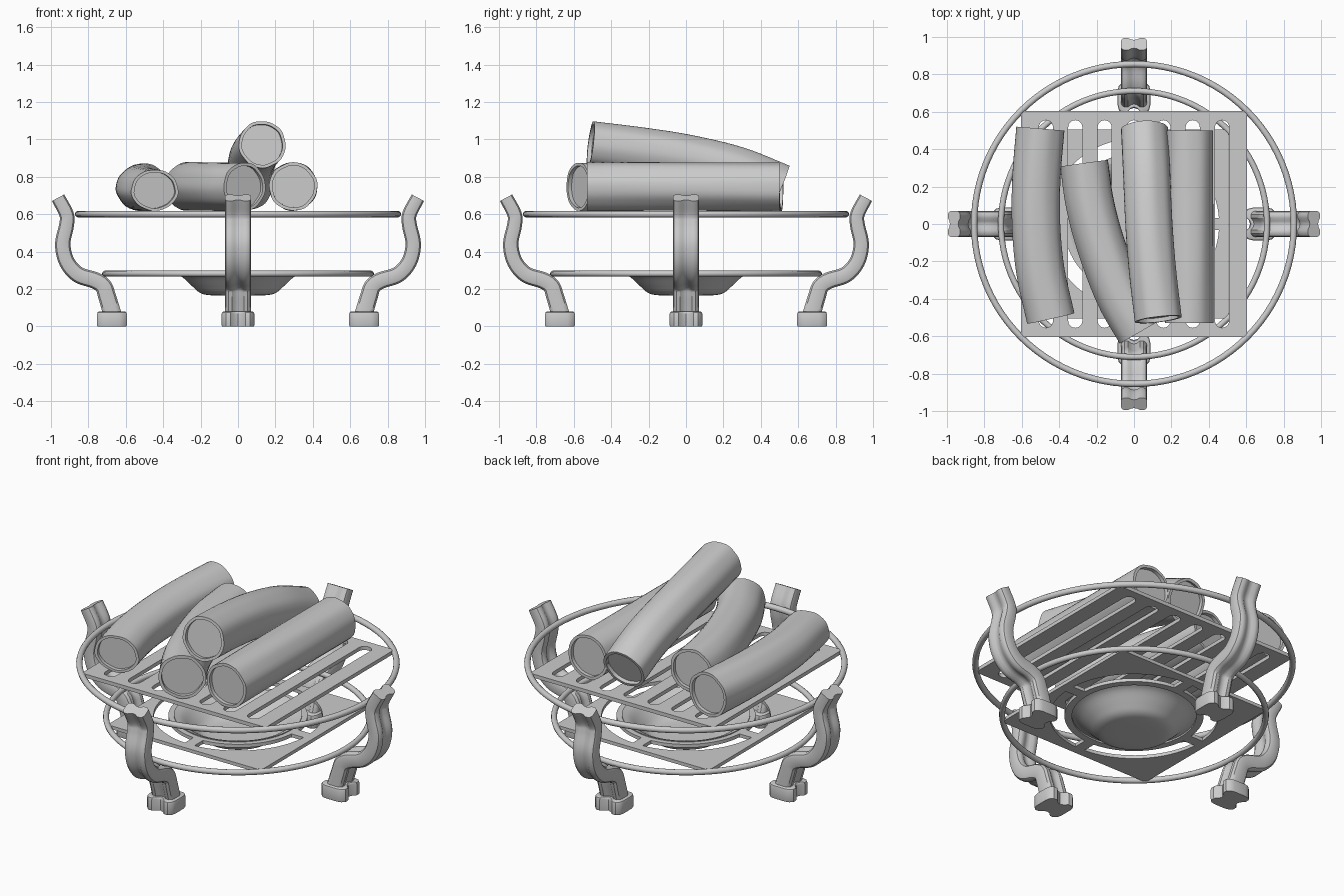
import bpy, bmesh
from math import sin, cos, pi, radians
from mathutils import Vector

if "Cube" in bpy.data.objects:
    bpy.data.objects.remove(bpy.data.objects["Cube"])

def finish(obj, angle=35):
    bpy.ops.object.select_all(action='DESELECT')
    obj.select_set(True)
    bpy.context.view_layer.objects.active = obj
    bpy.ops.object.shade_smooth_by_angle(angle=radians(angle))
    return obj

def mesh_object(name, bm):
    bmesh.ops.recalc_face_normals(bm, faces=bm.faces)
    me = bpy.data.meshes.new(name)
    bm.to_mesh(me)
    bm.free()
    obj = bpy.data.objects.new(name, me)
    bpy.context.collection.objects.link(obj)
    return finish(obj)

def smooth_path(pts, steps=6):
    """Catmull-Rom curve through the control points."""
    p = [Vector(q) for q in pts]
    p = [2 * p[0] - p[1]] + p + [2 * p[-1] - p[-2]]
    out = []
    for a, b, c, d in zip(p, p[1:], p[2:], p[3:]):
        for k in range(steps):
            t = k / steps
            out.append(0.5 * (2 * b + (c - a) * t + (2 * a - 5 * b + 4 * c - d) * t * t
                              + (3 * b - a - 3 * c + d) * t ** 3))
    return out + [p[-2]]

def loft(bm, rings):
    """Bridge consecutive rings of points and cap both ends."""
    vs = [[bm.verts.new(co) for co in r] for r in rings]
    n = len(vs[0])
    for a, b in zip(vs, vs[1:]):
        for i in range(n):
            j = (i + 1) % n
            bm.faces.new((a[i], a[j], b[j], b[i]))
    bm.faces.new(vs[0])
    bm.faces.new(vs[-1])

def sweep(path, section, side=None):
    rings = []
    for i, p in enumerate(path):
        t = (path[min(i + 1, len(path) - 1)] - path[max(i - 1, 0)]).normalized()
        s = side or t.cross(Vector((0, 0, 1))).normalized()
        u = s.cross(t)
        sec = section(i / (len(path) - 1)) if callable(section) else section
        rings.append([p + s * a + u * b for a, b in sec])
    return rings

def plate(name, outlines, z, half):
    """Flat sheet from an outer outline plus hole outlines."""
    cu = bpy.data.curves.new(name, 'CURVE')
    cu.dimensions, cu.fill_mode, cu.extrude = '2D', 'BOTH', half
    for pts in outlines:
        sp = cu.splines.new('POLY')
        sp.points.add(len(pts) - 1)
        for q, (x, y) in zip(sp.points, pts):
            q.co = (x, y, 0, 1)
        sp.use_cyclic_u = True
    obj = bpy.data.objects.new(name, cu)
    bpy.context.collection.objects.link(obj)
    obj.location.z = z
    bpy.ops.object.select_all(action='DESELECT')
    obj.select_set(True)
    bpy.context.view_layer.objects.active = obj
    bpy.ops.object.convert(target='MESH')
    return finish(bpy.context.view_layer.objects.active)

def arc(r, a0, a1, n, cx=0, cy=0):
    return [(cx + r * cos(a0 + (a1 - a0) * k / n), cy + r * sin(a0 + (a1 - a0) * k / n))
            for k in range(n + 1)]

def square(h):
    return [(-h, -h), (h, -h), (h, h), (-h, h)]

# Support rings
for name, R, r, z in (("upper_ring", 0.855, 0.017, 0.60), ("lower_ring", 0.711, 0.016, 0.282)):
    bpy.ops.mesh.primitive_torus_add(major_radius=R, minor_radius=r, location=(0, 0, z),
                                     major_segments=96, minor_segments=12)
    bpy.context.object.name = name
    finish(bpy.context.object)

# Log grate with seven round-ended slots
slots = [arc(0.038, 0, pi, 10, 0.157 * k, 0.517) + arc(0.038, pi, 2 * pi, 10, 0.157 * k, -0.517)
         for k in range(-3, 4)]
plate("log_grate", [square(0.605)] + slots, 0.60, 0.011)

# Ash plate: four curved openings around the bowl
openings = []
for k in range(4):
    a = k * pi / 2
    openings.append(arc(0.455, a + 0.07, a + pi / 2 - 0.07, 20)
                    + arc(0.375, a + pi / 2 - 0.085, a + 0.085, 20))
bowl_hole = arc(0.335, 0, 2 * pi * 63 / 64, 63)
plate("ash_plate", [square(0.505), bowl_hole] + openings, 0.282, 0.010)

# Ash bowl, a thin turned shell
profile = smooth_path([(0.345, 0, 0.285), (0.30, 0, 0.265), (0.245, 0, 0.215),
                       (0.20, 0, 0.178), (0.14, 0, 0.166), (0.0, 0, 0.164)], 4)
bm = bmesh.new()
loft(bm, [[(max(p.x, 1e-4) * cos(2 * pi * k / 64), max(p.x, 1e-4) * sin(2 * pi * k / 64), p.z + dz)
           for k in range(64)]
          for p, dz in [(p, 0.012) for p in profile[::-1]] + [(p, 0) for p in profile]])
mesh_object("ash_bowl", bm)

# Legs: twin-ridged bar swept along an S curve, on a notched foot
leg_path = smooth_path([(0.67, 0, 0.06), (0.70, 0, 0.16), (0.72, 0, 0.215), (0.765, 0, 0.246),
                        (0.855, 0, 0.277), (0.915, 0, 0.345), (0.937, 0, 0.44), (0.917, 0, 0.54),
                        (0.917, 0, 0.60), (0.962, 0, 0.688)])
half = [(0, 0.030), (0.016, 0.034), (0.032, 0.045), (0.052, 0.045), (0.065, 0.036), (0.070, 0.022),
        (0.070, -0.022), (0.065, -0.036), (0.052, -0.045), (0.032, -0.045), (0.016, -0.034), (0, -0.030)]
bar = half + [(-a, b) for a, b in half[-2:0:-1]]
foot = [(a * 1.25, b * 1.77) for a, b in bar]
leg_rings = sweep(leg_path, lambda t: [(a, b * (1.08 - 0.25 * t)) for a, b in bar], Vector((0, 1, 0)))
foot_rings = [[Vector((0.674 + b * s, a * s, z)) for a, b in foot]
              for z, s in ((0, 0.98), (0.006, 1), (0.066, 1), (0.075, 0.97), (0.079, 0.9))]
for k, where in enumerate(("right", "back", "left", "front")):
    for part, rings in (("leg", leg_rings), ("foot", foot_rings)):
        bm = bmesh.new()
        loft(bm, rings)
        obj = mesh_object(f"{where}_{part}", bm)
        obj.rotation_euler.z = k * pi / 2

# Logs: bent round timbers with recessed ends
def log(name, pts, r, flat=1.0, seed=0):
    def section(t):
        out = []
        for k in range(40):
            a = 2 * pi * k / 40
            q = r * (1 + 0.012 * sin(5 * a + seed + 3 * t) + 0.008 * sin(9 * a - seed))
            out.append((q * cos(a), q * sin(a) * (flat + (1 - flat) * t)))
        return out
    path = smooth_path(pts)
    rings = sweep(path, section)
    def recess(ring, c, inward):
        rim = [c + (v - c) * 0.87 for v in ring]
        return rim, [v + inward * 0.022 for v in rim]
    a, b = recess(rings[0], path[0], (path[1] - path[0]).normalized())
    c, d = recess(rings[-1], path[-1], (path[-2] - path[-1]).normalized())
    bm = bmesh.new()
    loft(bm, [b, a] + rings + [c, d])
    mesh_object(name, bm)

log("right_log", [(0.295, -0.53, 0.748), (0.295, -0.2, 0.749), (0.295, 0.2, 0.748),
                  (0.295, 0.50, 0.748)], 0.129, seed=1)
log("middle_log", [(0.035, -0.575, 0.747), (-0.075, -0.38, 0.748), (-0.17, -0.13, 0.75),
                   (-0.232, 0.1, 0.75), (-0.265, 0.325, 0.748)], 0.129, seed=2)
log("left_log", [(-0.445, -0.505, 0.728), (-0.50, -0.25, 0.735), (-0.522, 0.0, 0.74),
                 (-0.52, 0.25, 0.742), (-0.50, 0.51, 0.742)], 0.129, 0.85, seed=3)
log("top_log", [(0.13, -0.51, 0.973), (0.10, -0.25, 0.94), (0.08, 0.0, 0.90),
                (0.067, 0.27, 0.835), (0.055, 0.505, 0.742)], 0.126, seed=4)
